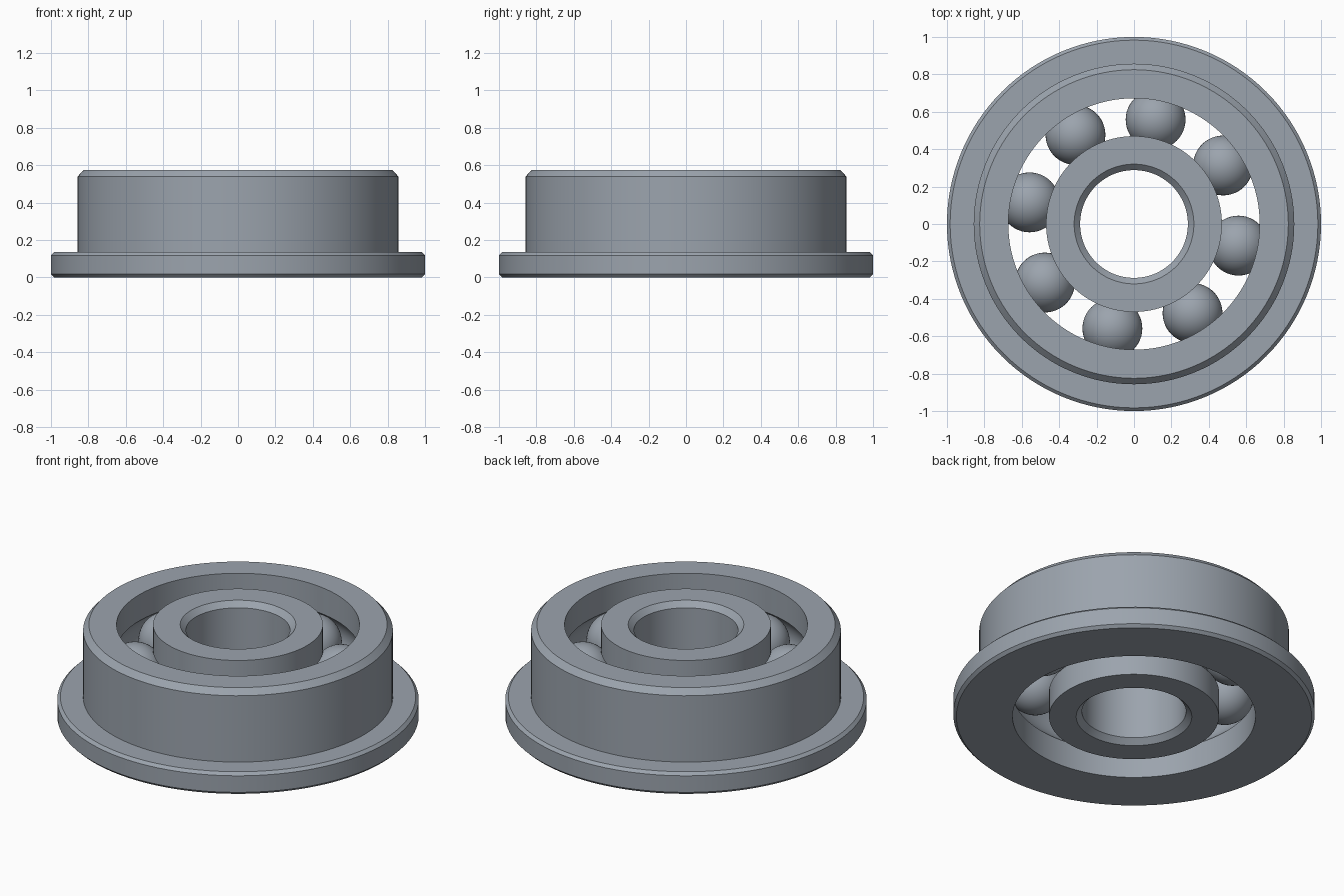
import bpy, bmesh
from math import cos, sin, pi, radians, acos

if "Cube" in bpy.data.objects:
    bpy.data.objects.remove(bpy.data.objects["Cube"])

HEIGHT = 0.575
MID = HEIGHT / 2
PITCH = 0.57        # radius of the circle of ball centres
BALL = 0.16
GROOVE = 0.163
BALLS = 8
SEGMENTS = 128

steel = bpy.data.materials.new("steel grey")
steel.use_nodes = True
colour = (0.33, 0.37, 0.42, 1)
steel.diffuse_color = colour
steel.node_tree.nodes["Principled BSDF"].inputs["Base Color"].default_value = colour


def finish(name, bm):
    bmesh.ops.recalc_face_normals(bm, faces=bm.faces)
    mesh = bpy.data.meshes.new(name)
    bm.to_mesh(mesh)
    bm.free()
    mesh.materials.append(steel)
    obj = bpy.data.objects.new(name, mesh)
    bpy.context.collection.objects.link(obj)
    bpy.ops.object.select_all(action="DESELECT")
    obj.select_set(True)
    bpy.context.view_layer.objects.active = obj
    bpy.ops.object.shade_smooth_by_angle(angle=radians(25))
    return obj


def lathe(name, profile):
    """Revolve a closed (radius, height) outline around z."""
    bm = bmesh.new()
    rings = []
    for i in range(SEGMENTS):
        a = 2 * pi * i / SEGMENTS
        rings.append([bm.verts.new((r * cos(a), r * sin(a), z)) for r, z in profile])
    n = len(profile)
    for i in range(SEGMENTS):
        p, q = rings[i], rings[(i + 1) % SEGMENTS]
        for j in range(n):
            k = (j + 1) % n
            bm.faces.new((p[j], q[j], q[k], p[k]))
    return finish(name, bm)


def groove(wall, steps=12):
    """Ball track cut into a cylindrical wall, listed from bottom to top."""
    side = 1 if wall > PITCH else -1
    half = acos(abs(wall - PITCH) / GROOVE)
    angles = [half * (2 * i / steps - 1) for i in range(steps + 1)]
    return [(PITCH + side * GROOVE * cos(a), MID + GROOVE * sin(a)) for a in angles]


# Flanged outer ring
lathe("outer_ring", [
    (0.672, 0), *groove(0.672), (0.672, HEIGHT),
    (0.825, HEIGHT), (0.857, 0.54), (0.857, 0.135),
    (0.983, 0.135), (1, 0.118), (1, 0.017), (0.983, 0),
])

# Inner ring with chamfered bore
lathe("inner_ring", [
    (0.47, 0), *groove(0.47), (0.47, HEIGHT),
    (0.32, HEIGHT), (0.288, 0.543), (0.288, 0.032), (0.32, 0),
])

# Balls
for i in range(BALLS):
    a = radians(33.3) + 2 * pi * i / BALLS
    bm = bmesh.new()
    bmesh.ops.create_uvsphere(bm, u_segments=48, v_segments=24, radius=BALL)
    ball = finish(f"ball_{i + 1}", bm)
    ball.location = (PITCH * cos(a), PITCH * sin(a), MID)
